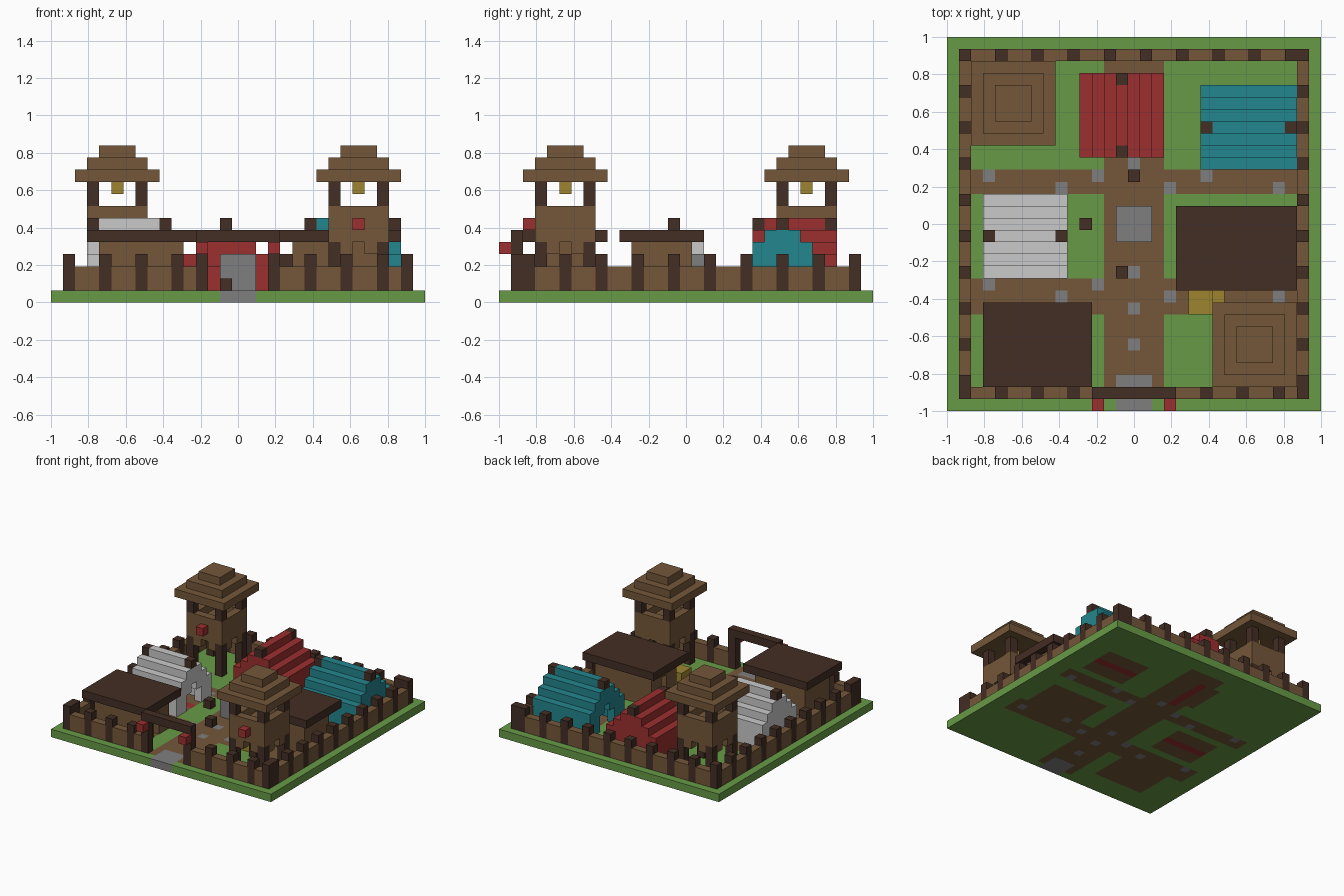
import bpy, bmesh
from mathutils import Vector

if "Cube" in bpy.data.objects:
    bpy.data.objects.remove(bpy.data.objects["Cube"])

N = 31            # blocks along each side of the ground
U = 2 / N         # size of one block


def srgb(r, g, b):
    lin = [((c / 255 + 0.055) / 1.055) ** 2.4 for c in (r, g, b)]
    return (*lin, 1)


COLOURS = {
    "grass": srgb(103, 154, 70), "wood": srgb(116, 87, 57),
    "dark_wood": srgb(68, 46, 36), "red_cloth": srgb(156, 47, 47),
    "teal_cloth": srgb(35, 134, 142), "white_cloth": srgb(202, 202, 202),
    "stone": srgb(127, 127, 127), "straw": srgb(158, 133, 48),
}
MATS = {}
for label, colour in COLOURS.items():
    m = bpy.data.materials.new(label)
    m.use_nodes = True
    m.diffuse_color = colour
    m.node_tree.nodes["Principled BSDF"].inputs["Base Color"].default_value = colour
    MATS[label] = m


def link(name, bm, labels):
    mesh = bpy.data.meshes.new(name)
    bm.to_mesh(mesh)
    bm.free()
    for label in labels:
        mesh.materials.append(MATS[label])
    obj = bpy.data.objects.new(name, mesh)
    bpy.context.collection.objects.link(obj)
    return obj


def build(name, boxes):
    """Each box: colour, x range, y range, z range, counted in blocks."""
    labels = sorted({b[0] for b in boxes})
    bm = bmesh.new()
    for label, *ranges in boxes:
        lo = Vector([r[0] for r in ranges])
        hi = Vector([r[1] for r in ranges])
        made = bmesh.ops.create_cube(bm, size=1)["verts"]
        for v in made:
            p = (lo + hi) / 2 + v.co * (hi - lo)
            v.co = p * U - Vector((1, 1, 0))
        for f in {f for v in made for f in v.link_faces}:
            f.material_index = labels.index(label)
    return link(name, bm, labels)


def cell(i):
    return (i, i + 1)


# Ground with paths, floors, rugs and stepping stones
def inside(i, j, x0, x1, y0, y1):
    return x0 <= i <= x1 and y0 <= j <= y1


DIRT = [(13, 17, 1, 28), (2, 28, 18, 19), (2, 28, 8, 10), (4, 10, 3, 7),
        (20, 27, 11, 15), (12, 16, 22, 26), (22, 27, 21, 25), (4, 9, 12, 16)]
RUGS = [(14, 14, 21, 26), (22, 27, 23, 23), (4, 9, 14, 14)]


def ground_colour(i, j):
    if inside(i, j, 14, 16, 0, 2):
        return "stone"
    if (i == 15 and j in (5, 8, 11, 20)) or (i in (3, 12, 21) and j in (10, 19)) \
            or (i in (9, 18, 27) and j in (9, 18)):
        return "stone"
    if any(inside(i, j, *r) for r in RUGS):
        return "red_cloth"
    if any(inside(i, j, *r) for r in DIRT):
        return "wood"
    return "grass"


labels = ["grass", "wood", "stone", "red_cloth"]
bm = bmesh.new()
bmesh.ops.create_grid(bm, x_segments=N, y_segments=N, size=1)
for f in bm.faces:
    c = f.calc_center_median()
    f.material_index = labels.index(ground_colour(int((c.x + 1) / U), int((c.y + 1) / U)))
for v in bm.verts:
    v.co.z = U
ground = link("ground", bm, labels)
slab = ground.modifiers.new("thickness", "SOLIDIFY")
slab.thickness = U
slab.offset = -1


# Palisade: wall blocks with taller posts at every third block
def palisade(name, cells, posts, place):
    boxes = []
    for k in cells:
        x, y = place(k)
        if k in posts:
            boxes.append(("dark_wood", cell(x), cell(y), (1, 4)))
        else:
            boxes.append(("wood", cell(x), cell(y), (1, 3)))
    build(name, boxes)


palisade("back_wall", range(1, 30), [*range(1, 30, 3), 29], lambda k: (k, 29))
side_posts = range(2, 29, 3)
palisade("right_wall", range(2, 29), side_posts, lambda k: (1, k))
palisade("left_wall", range(2, 29), side_posts, lambda k: (29, k))
palisade("front_wall_right", range(1, 12), range(1, 12, 3), lambda k: (k, 1))
palisade("front_wall_left", range(19, 30), [21, 24, 27, 29], lambda k: (k, 1))

# Gate with two banners
gate = [("dark_wood", (12, 19), (1, 2), (5, 6))]
for x in (12, 18):
    gate.append(("dark_wood", cell(x), (1, 2), (1, 5)))
    gate.append(("red_cloth", cell(x), (0, 1), (4, 5)))
build("gate", gate)


# Flat-roofed houses with a doorway facing the main path
def house(name, x0, x1, y0, y1, door_x):
    mid = (y0 + y1) // 2
    boxes = [("dark_wood", (x0 - 1, x1 + 1), (y0 - 1, y1 + 1), (5, 6)),
             ("wood", (x0, x1), cell(y0), (1, 5)),
             ("wood", (x0, x1), cell(y1 - 1), (1, 5))]
    for x in (x0, x1 - 1):
        if x == door_x:
            boxes += [("wood", cell(x), (y0 + 1, mid), (1, 5)),
                      ("wood", cell(x), (mid + 1, y1 - 1), (1, 5)),
                      ("wood", cell(x), cell(mid), (4, 5))]
        else:
            boxes.append(("wood", cell(x), (y0 + 1, y1 - 1), (1, 5)))
    build(name, boxes)


house("front_house", 4, 11, 3, 8, 10)
house("side_house", 20, 28, 11, 16, 20)


# Stepped tents, open at one end, with dark ridge ends
def tent(name, cloth, start, length, centre, along_x, open_end):
    boxes = []

    def add(label, a, d, z):
        along = (start + a[0], start + a[1])
        across = cell(centre + d)
        boxes.append((label, along, across, z) if along_x else (label, across, along, z))

    for d in range(-3, 4):
        top = 7 - abs(d)
        add(cloth, (0, length), d, (1 if abs(d) == 3 else top - 2, min(top, 6)))
    add(cloth, (1, length - 1), 0, (6, 7))
    for end in (0, length - 1):
        add("dark_wood", cell(end), 0, (6, 7))
        for d in range(-2, 3):
            opening = 1
            if end == open_end:
                opening = {0: 4, 1: 3, 2: 1}[abs(d)]
            add(cloth, cell(end), d, (opening, 5 - abs(d)))
    build(name, boxes)


tent("white_tent", "white_cloth", 3, 7, 14, True, 6)
tent("teal_tent", "teal_cloth", 21, 8, 23, True, 0)
tent("red_tent", "red_cloth", 21, 7, 14, False, 0)


# Watchtowers: legs, arched braces, platform, railing, lantern, stepped roof
def tower(name, x, y):
    boxes = [("wood", (x, x + 5), (y, y + 5), (6, 7))]
    for cx in (x, x + 4):
        for cy in (y, y + 4):
            boxes.append(("dark_wood", cell(cx), cell(cy), (1, 5)))
            boxes.append(("dark_wood", cell(cx), cell(cy), (8, 10)))
    for z in (5, 7):
        for s in (0, 4):
            boxes.append(("wood", (x, x + 5), cell(y + s), (z, z + 1)))
            boxes.append(("wood", cell(x + s), (y + 1, y + 4), (z, z + 1)))
    for s in (0, 4):
        for t in (1, 3):
            boxes.append(("wood", cell(x + s), cell(y + t), (4, 5)))
            boxes.append(("wood", cell(x + t), cell(y + s), (4, 5)))
    for k in range(3):
        boxes.append(("wood", (x - 1 + k, x + 6 - k), (y - 1 + k, y + 6 - k), cell(10 + k)))
    boxes.append(("straw", cell(x + 2), cell(y + 2), (9, 10)))
    boxes.append(("red_cloth", cell(x + 2), cell(y - 1), (6, 7)))
    build(name, boxes)


tower("front_tower", 23, 3)
tower("back_tower", 3, 23)

# Things in the yard
build("well", [("stone", (14, 17), (14, 17), (1, 4))])
build("hay_pile", [("straw", (20, 23), (8, 10), (1, 2)), ("straw", (20, 22), (8, 10), (2, 3))])
for n, (x, y) in enumerate([(11, 15), (14, 11), (15, 19)]):
    build(f"log_{n + 1}", [("dark_wood", cell(x), cell(y), (1, 2))])
